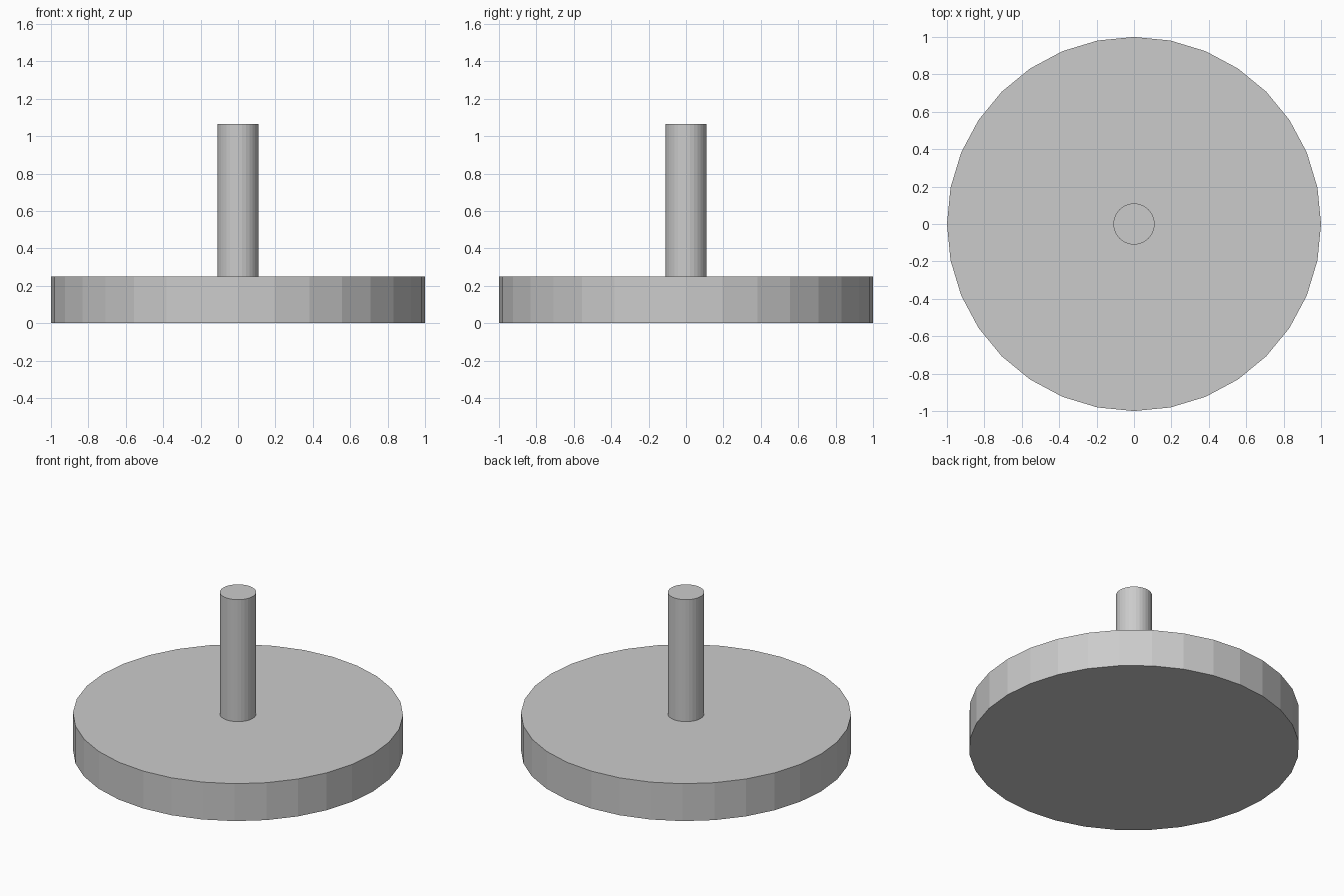
import bpy

if "Cube" in bpy.data.objects:
    bpy.data.objects.remove(bpy.data.objects["Cube"])


def cylinder(name, radius, z0, z1, sides=32):
    """Upright flat-shaded cylinder spanning z0 to z1."""
    bpy.ops.mesh.primitive_cylinder_add(
        vertices=sides, radius=radius, depth=z1 - z0,
        location=(0, 0, (z0 + z1) / 2))
    obj = bpy.context.object
    obj.name = name
    return obj


# Wide round base
BASE_TOP = 0.25
cylinder("base_disc", 1.0, 0.0, BASE_TOP)

# Slim central post, seated slightly into the base
cylinder("post", 0.11, BASE_TOP - 0.01, 1.065)
